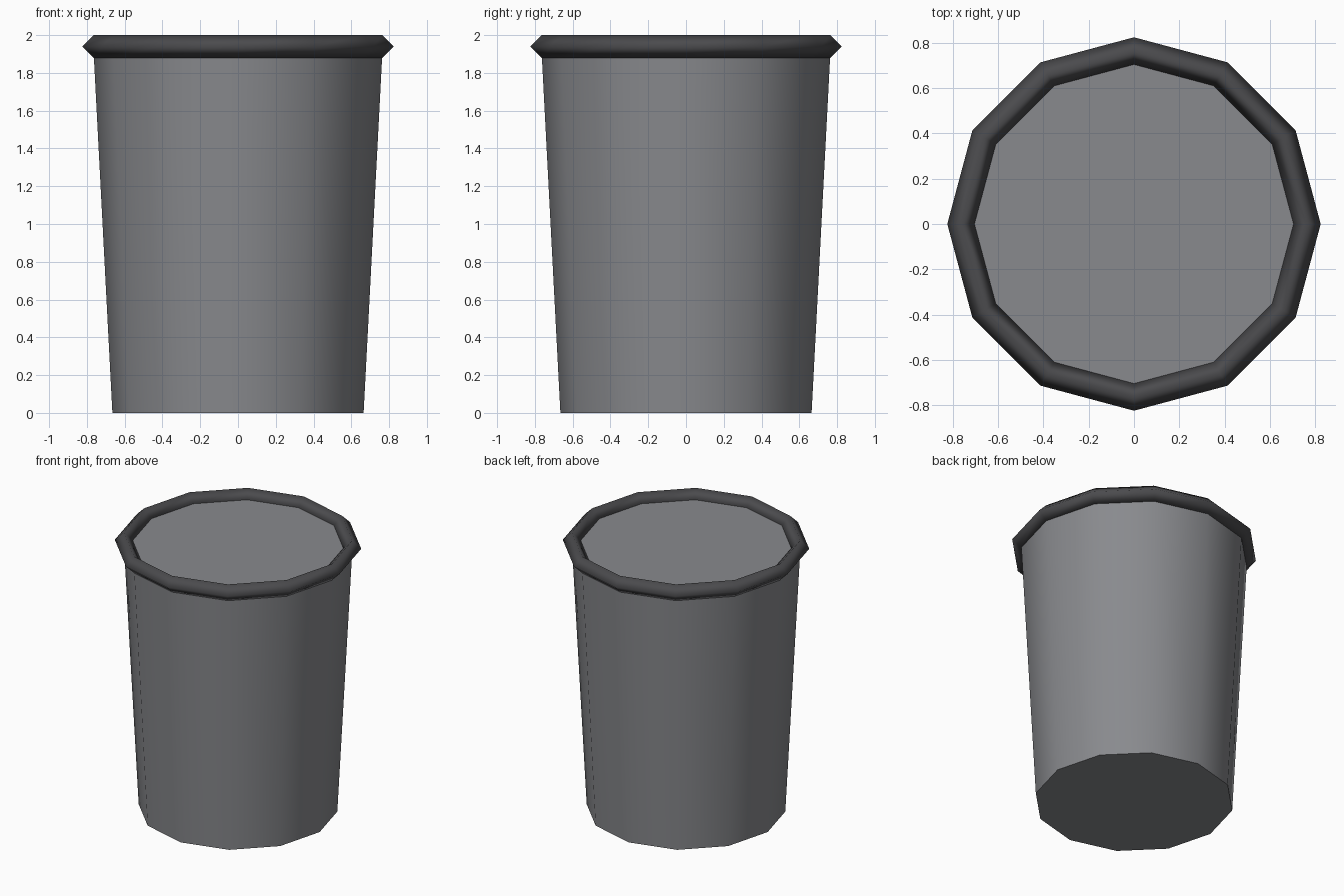
import bpy

if "Cube" in bpy.data.objects:
    bpy.data.objects.remove(bpy.data.objects["Cube"])

def material(name, colour):
    m = bpy.data.materials.new(name)
    m.diffuse_color = (*colour, 1)
    m.use_nodes = True
    m.node_tree.nodes["Principled BSDF"].inputs["Base Color"].default_value = m.diffuse_color
    return m

def finish(name, mat, angle):
    ob = bpy.context.object
    ob.name = name
    ob.data.materials.append(mat)
    bpy.ops.object.shade_smooth_by_angle(angle=angle)
    return ob

grey = material("mid_grey", (0.25, 0.255, 0.27))
dark = material("dark_grey", (0.07, 0.07, 0.075))

# Tapered twelve-sided body, closed top and bottom
bpy.ops.mesh.primitive_cone_add(vertices=12, radius1=0.665, radius2=0.766,
                                depth=1.94, location=(0, 0, 0.97))
finish("bin_body", grey, 0.7)

# Rolled rim with a diamond section
bpy.ops.mesh.primitive_torus_add(major_segments=12, minor_segments=4,
                                 major_radius=0.765, minor_radius=0.06,
                                 location=(0, 0, 1.94))
finish("rim", dark, 1.7)
